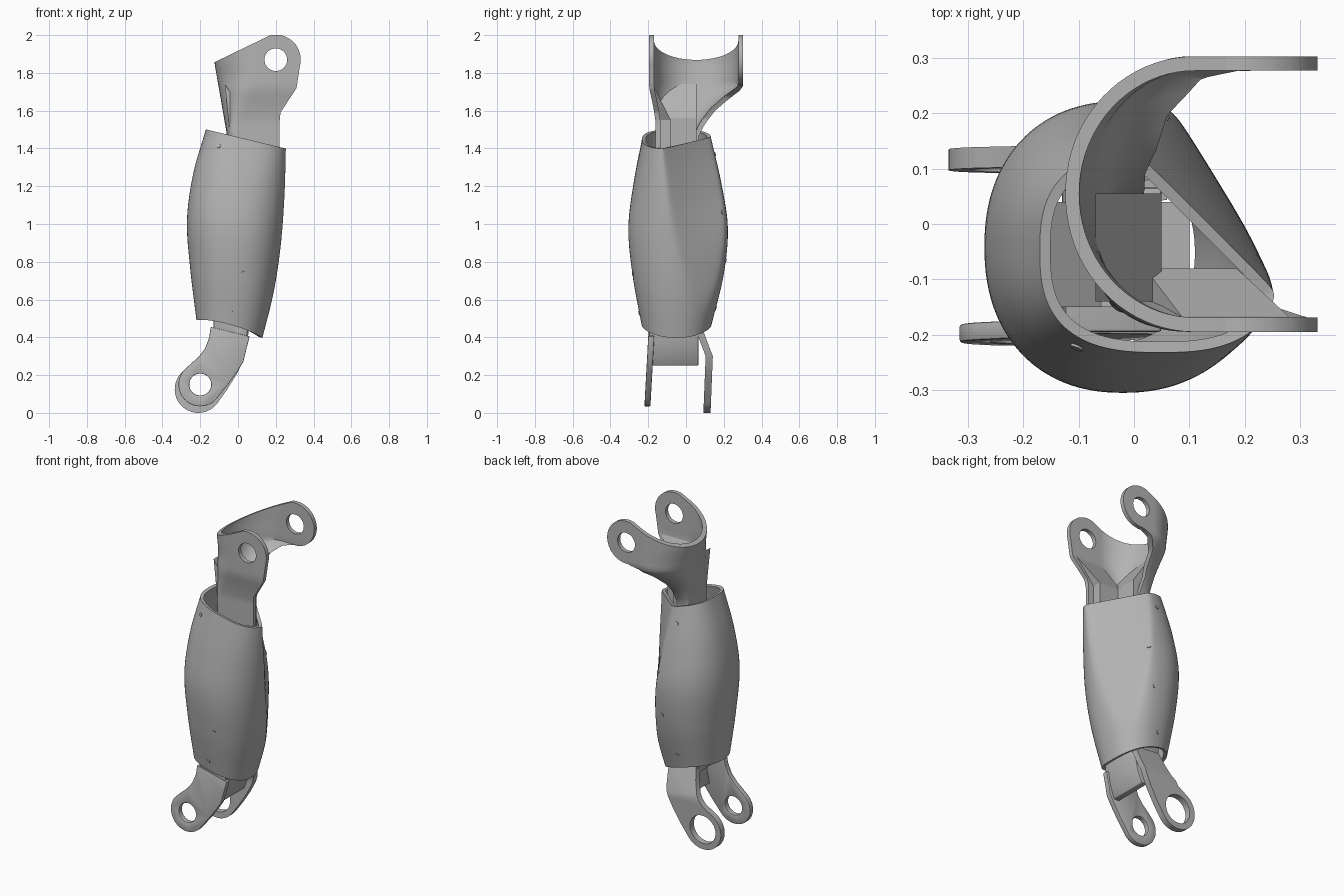
import bpy, bmesh, math
from math import sin, cos, pi, radians
from mathutils import Vector

if "Cube" in bpy.data.objects:
    bpy.data.objects.remove(bpy.data.objects["Cube"])


def material(name, value):
    m = bpy.data.materials.new(name)
    m.use_nodes = True
    m.diffuse_color = (value, value, value, 1)
    m.node_tree.nodes["Principled BSDF"].inputs["Base Color"].default_value = (value, value, value, 1)
    return m


grey = material("plain grey", 0.45)


def make(name, bm):
    me = bpy.data.meshes.new(name)
    bm.to_mesh(me)
    bm.free()
    ob = bpy.data.objects.new(name, me)
    bpy.context.collection.objects.link(ob)
    me.materials.append(grey)
    return ob


def activate(ob):
    bpy.ops.object.select_all(action="DESELECT")
    ob.select_set(True)
    bpy.context.view_layer.objects.active = ob


def modify(ob, kind, **settings):
    mod = ob.modifiers.new(kind.lower(), kind)
    for key, value in settings.items():
        setattr(mod, key, value)
    activate(ob)
    bpy.ops.object.modifier_apply(modifier=mod.name)


def cut(ob, cutter, operation="DIFFERENCE"):
    modify(ob, "BOOLEAN", object=cutter, operation=operation, solver="EXACT")
    bpy.data.objects.remove(cutter)


def smooth(ob, angle=35):
    activate(ob)
    bpy.ops.object.shade_smooth_by_angle(angle=radians(angle))


def grid(name, rows, closed=False):
    """Sheet through rows of points that run counter-clockwise and upwards."""
    bm = bmesh.new()
    vs = [[bm.verts.new(p) for p in row] for row in rows]
    n = len(rows[0])
    for a, b in zip(vs, vs[1:]):
        for i in range(n if closed else n - 1):
            k = (i + 1) % n
            bm.faces.new((a[i], a[k], b[k], b[i]))
    return make(name, bm)


def plate(name, outline, y0, y1, shift=None, split=None):
    """Outline in x and z, extruded along y, with an optional bend."""
    bm = bmesh.new()
    f = bm.faces.new([bm.verts.new((x, y0, z)) for x, z in outline])
    ext = bmesh.ops.extrude_face_region(bm, geom=[f])["geom"]
    bmesh.ops.translate(bm, vec=(0, y1 - y0, 0), verts=[v for v in ext if isinstance(v, bmesh.types.BMVert)])
    bmesh.ops.recalc_face_normals(bm, faces=bm.faces)
    if split:
        bmesh.ops.bisect_plane(bm, geom=bm.verts[:] + bm.edges[:] + bm.faces[:],
                               plane_co=(0, 0, split), plane_no=(0, 0, 1))
    if shift:
        for v in bm.verts:
            v.co.y += shift(v.co)
    return make(name, bm)


def arc(cx, cz, r, a0, a1, n=28):
    return [(cx + r * cos(radians(a0 + (a1 - a0) * i / n)),
             cz + r * sin(radians(a0 + (a1 - a0) * i / n))) for i in range(n + 1)]


def drill(ob, x, z, r):
    cut(ob, plate("hole_cutter", arc(x, z, r, 0, 350, 35), -0.5, 0.5))


def lerp(keys, z):
    if z <= keys[0][0]:
        return keys[0][1]
    for (a, va), (b, vb) in zip(keys, keys[1:]):
        if z <= b:
            return va + (vb - va) * (z - a) / (b - a)
    return keys[-1][1]


def power(v, e):
    return math.copysign(abs(v) ** e, v)


# Forearm shell: a rounded barrel with one flattened side that leans in towards the top.
# Each section: x range, y range, roundness, direction and distance of the flat side
SECTIONS = [(-0.22, 0.13, -0.235, 0.135, 0.9, 32, 0.15), (-0.252, 0.19, -0.282, 0.199, 0.9, 32, 0.168),
            (-0.27, 0.23, -0.305, 0.222, 0.9, 32, 0.168), (-0.238, 0.253, -0.278, 0.188, 0.85, 38, 0.14),
            (-0.17, 0.265, -0.232, 0.135, 0.74, 45, 0.096)]


def section(t):
    s = t * 4
    i = min(int(s), 3)
    f = s - i
    p1, p2 = SECTIONS[i], SECTIONS[i + 1]
    p0 = SECTIONS[i - 1] if i else [2 * a - b for a, b in zip(p1, p2)]
    p3 = SECTIONS[i + 2] if i < 3 else [2 * b - a for a, b in zip(p1, p2)]
    return [0.5 * (2 * b + (c - a) * f + (2 * a - 5 * b + 4 * c - d) * f * f
                   + (3 * b - a - 3 * c + d) * f ** 3) for a, b, c, d in zip(p0, p1, p2, p3)]


def shell_point(angle, t):
    x0, x1, y0, y1, e, heading, distance = section(t)
    p = Vector(((x0 + x1) / 2 + (x1 - x0) / 2 * power(cos(angle), e),
                (y0 + y1) / 2 + (y1 - y0) / 2 * power(sin(angle), e), 0))
    flat = Vector((cos(radians(heading)), sin(radians(heading)), 0))
    over = p.dot(flat) - distance
    p -= flat * (over + math.hypot(over, 0.014)) / 2
    low = 0.432 - 0.27 * p.x + 0.7 * (p.y + 0.05) ** 2
    high = 1.46 - 0.24 * p.x
    p.z = low + (high - low) * t
    return p


shell = grid("forearm_shell", [[shell_point(2 * pi * i / 128, j / 40) for i in range(128)]
                               for j in range(41)], closed=True)
modify(shell, "SOLIDIFY", thickness=0.02, offset=-1)
smooth(shell)

# Small screws around the shell, set flush against its surface
for k, (deg, t) in enumerate([(238, 0.93), (283, 0.28), (272, 0.06), (75, 0.61),
                              (80, 0.34), (92, 0.08), (103, 0.9)]):
    a = radians(deg)
    p = shell_point(a, t)
    normal = (shell_point(a + 0.02, t) - p).cross(shell_point(a, t + 0.01) - p).normalized()
    bpy.ops.mesh.primitive_cylinder_add(vertices=16, radius=0.012, depth=0.008, location=p)
    screw = bpy.context.object
    screw.name = f"screw_{k + 1}"
    screw.rotation_mode = "QUATERNION"
    screw.rotation_quaternion = normal.to_track_quat("Z", "Y")
    screw.data.materials.append(grey)

# Upper fork: two curved halves that meet on a seam at the outer side
SEAM = 0.055
LEFT = [(1.48, -0.06), (1.855, -0.125)]
CENTRE = [(1.5, 0.01), (1.75, 0.11)]
CORNER = [(1.5, 0.5), (1.8, 1)]
head = [(-0.2, 1.82), (0.15, 1.989)] + arc(0.2, 1.87, 0.132, 105, -15)
upper = {
    "upper_front_fork": ([(1.55, -0.162), (1.63, -0.175), (1.72, -0.195)],
                         [(0.31, 1.72), (0.225, 1.59), (0.22, 1.54), (0.22, 1.2), (-0.2, 1.2)]),
    "upper_back_fork": ([(1.4, 0.062), (1.47, 0.07), (1.53, 0.1), (1.6, 0.155), (1.66, 0.225), (1.72, 0.303)],
                        arc(0.2, 1.87, 0.132, -18, -95)
                        + [(0.12, 1.72), (0.06, 1.67), (0.02, 1.56), (0.01, 1.2), (-0.2, 1.2)]),
}
for name, (side, outline) in upper.items():
    rows = []
    for j in range(35):
        z = 1.15 + 0.9 * j / 34
        left, cx, y = lerp(LEFT, z), lerp(CENTRE, z), lerp(side, z)
        e = lerp(CORNER, z) if y < SEAM else 1
        row = [(0.4, y, z), (0.25, y, z)]
        row += [(cx + (left - cx) * power(sin(pi / 2 * i / 20), e),
                 SEAM + (y - SEAM) * power(cos(pi / 2 * i / 20), e), z) for i in range(21)]
        rows.append(row if y > SEAM else row[::-1])
    half = grid(name, rows)
    modify(half, "SOLIDIFY", thickness=0.026, offset=-1)
    cut(half, plate("outline_cutter", head + outline, -0.5, 0.5), "INTERSECT")
    drill(half, 0.2, 1.87, 0.06)
    smooth(half)

# Stem inside the fork: a rib that thins upwards into the front prong, and a solid foot
plate("upper_stem_rib", [(0.02, 1.1), (0.185, 1.1), (0.185, 1.55), (0.285, 1.73), (0.09, 1.73), (0.02, 1.55)],
      -0.158, -0.08, split=1.55,
      shift=lambda c: max(0, c.z - 1.55) / 0.18 * (-0.092 if c.y > -0.1 else -0.03))
plate("upper_stem_foot", [(-0.045, 1.1), (0.05, 1.1), (0.05, 1.56), (-0.07, 1.74), (-0.045, 1.5)], -0.14, SEAM)

# Core that runs through the shell
plate("inner_core", [(-0.18, 0.62), (0.06, 0.62), (0.1, 1.15), (-0.06, 1.15), (-0.18, 0.8)], -0.15, 0.04)

# Lower fork: front arm, larger back ring and the bridge wall between them
front_arm = plate("lower_front_arm", arc(-0.2, 0.15, 0.115, 140, 320)
                  + [(-0.05, 0.155), (0, 0.225), (0.028, 0.27), (0.045, 0.34), (0.062, 0.405),
                     (-0.145, 0.455), (-0.152, 0.4), (-0.175, 0.34), (-0.21, 0.295), (-0.255, 0.255)],
                  -0.22, -0.188, shift=lambda c: 0.055 * (c.z - 0.04))
drill(front_arm, -0.2, 0.15, 0.058)
modify(front_arm, "BEVEL", width=0.004, segments=2, limit_method="ANGLE", angle_limit=radians(50))
smooth(front_arm)

back_arm = plate("lower_back_arm", arc(-0.21, 0.125, 0.125, 125, 325)
                 + [(-0.06, 0.12), (-0.01, 0.2), (0.025, 0.27), (0.045, 0.34), (0.06, 0.46),
                    (-0.12, 0.48), (-0.14, 0.4), (-0.165, 0.33), (-0.21, 0.27)],
                 0.092, 0.13, split=0.3,
                 shift=lambda c: 0.04 * min(c.z, 0.3) - 0.38 * max(0, c.z - 0.3))
drill(back_arm, -0.21, 0.125, 0.088)
smooth(back_arm)

bridge = plate("lower_bridge", [(-0.125, 0.68), (-0.13, 0.43), (-0.035, 0.4), (-0.025, 0.33), (-0.04, 0.25),
                                (0, 0.25), (0.03, 0.33), (0.05, 0.42), (0.05, 0.68)], -0.195, 0.066)
modify(bridge, "BEVEL", width=0.006, segments=2)
smooth(bridge)
